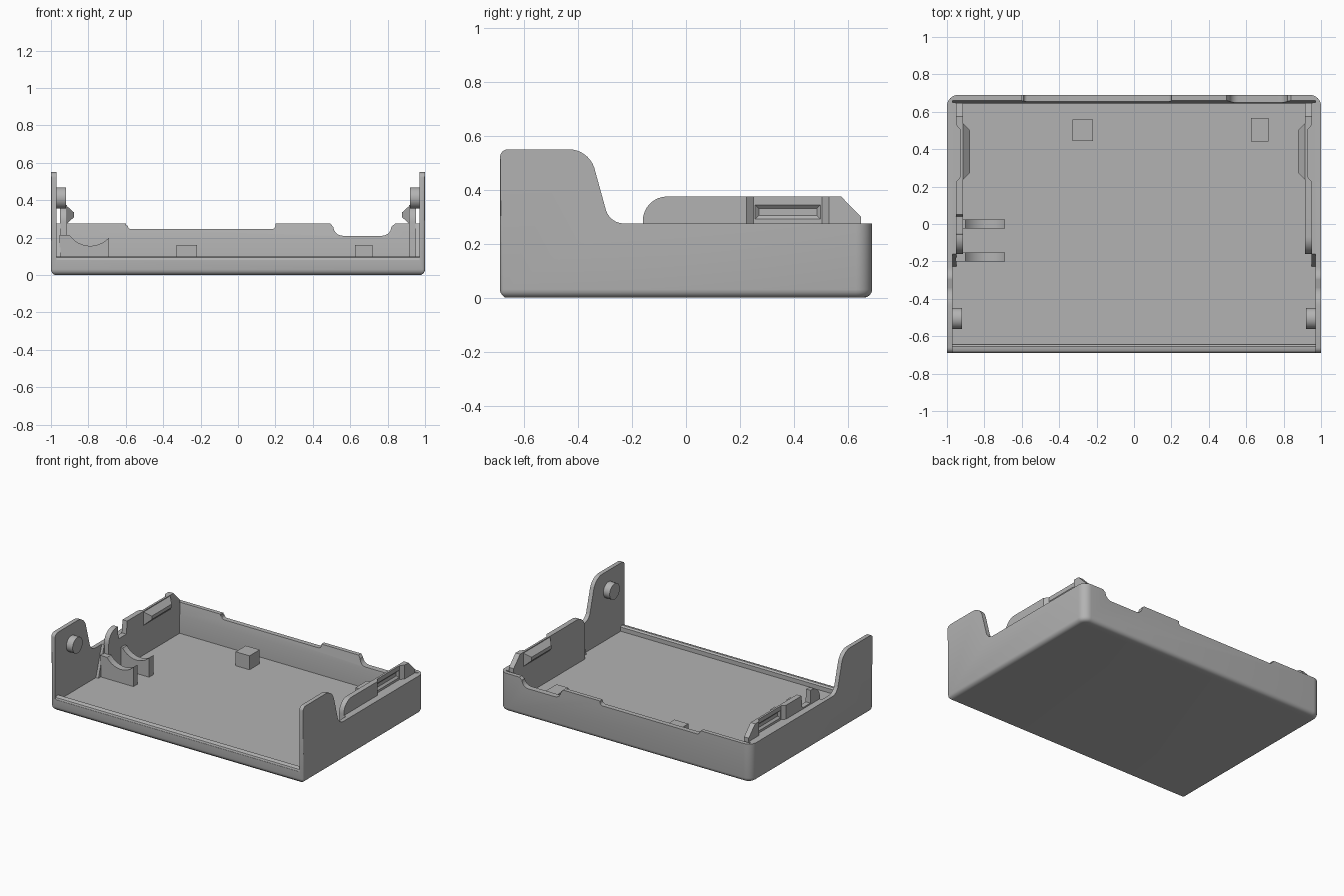
import bpy, bmesh, math
from mathutils import Vector

default = bpy.data.objects.get("Cube")
if default:
    bpy.data.objects.remove(default, do_unlink=True)

grey = bpy.data.materials.new("plain grey")
grey.use_nodes = True
grey.diffuse_color = (0.45, 0.45, 0.45, 1)
grey.node_tree.nodes["Principled BSDF"].inputs["Base Color"].default_value = (0.45, 0.45, 0.45, 1)


def finish(name, bm):
    bmesh.ops.recalc_face_normals(bm, faces=bm.faces)
    mesh = bpy.data.meshes.new(name)
    bm.to_mesh(mesh)
    bm.free()
    mesh.materials.append(grey)
    ob = bpy.data.objects.new(name, mesh)
    bpy.context.collection.objects.link(ob)
    return ob


def prism_bm(pts, axis, a, b):
    """Extrude a 2D outline along x (yz outline) or y (xz outline)."""
    bm = bmesh.new()
    place = (lambda p, d: (d, p[0], p[1])) if axis == "x" else (lambda p, d: (p[0], d, p[1]))
    face = bm.faces.new([bm.verts.new(place(p, a)) for p in pts])
    out = bmesh.ops.extrude_face_region(bm, geom=[face])["geom"]
    move = Vector(place((0, 0), b - a))
    bmesh.ops.translate(bm, vec=move, verts=[g for g in out if isinstance(g, bmesh.types.BMVert)])
    return bm


def prism(name, pts, axis, a, b):
    return finish(name, prism_bm(pts, axis, a, b))


def box(name, x0, x1, y0, y1, z0, z1):
    return prism(name, [(y0, z0), (y1, z0), (y1, z1), (y0, z1)], "x", x0, x1)


def frustum(name, xa, ya, za, xb, yb, zb):
    """Solid joining a y-z rectangle at xa to another at xb."""
    bm = bmesh.new()
    for x, ys, zs in ((xa, ya, za), (xb, yb, zb)):
        for y in ys:
            for z in zs:
                bm.verts.new((x, y, z))
    bmesh.ops.convex_hull(bm, input=bm.verts)
    bmesh.ops.dissolve_limit(bm, angle_limit=0.01, verts=bm.verts, edges=bm.edges)
    return finish(name, bm)


def arc(cx, cz, r, start, end, n=8):
    return [(cx + r * math.cos(math.radians(start + (end - start) * i / n)),
             cz + r * math.sin(math.radians(start + (end - start) * i / n))) for i in range(n + 1)]


def cut(ob, cutter):
    cutter.hide_render = True
    mod = ob.modifiers.new("cut", "BOOLEAN")
    mod.operation, mod.solver, mod.object = "DIFFERENCE", "EXACT", cutter
    bpy.context.view_layer.objects.active = ob
    bpy.ops.object.modifier_apply(modifier=mod.name)
    bpy.data.objects.remove(cutter, do_unlink=True)


def smooth(ob):
    bpy.ops.object.select_all(action="DESELECT")
    ob.select_set(True)
    bpy.context.view_layer.objects.active = ob
    bpy.ops.object.shade_smooth_by_angle(angle=math.radians(32))


# Outer shell: side outline with tall front ears
RIM, FLOOR = 0.275, 0.06
outline = [(-0.69, 0), (0.69, 0), (0.69, RIM)]
outline += arc(-0.23, RIM + 0.07, 0.07, 270, 199)
outline += arc(-0.435, 0.45, 0.1, 19, 90)
outline += arc(-0.66, 0.52, 0.03, 90, 180, 4)
bm = prism_bm(outline, "x", -1, 1)


def bevel(test, size, segments):
    edges = [e for e in bm.edges if test(*[v.co for v in e.verts])]
    bmesh.ops.bevel(bm, geom=edges, offset=size, segments=segments, profile=0.5, affect="EDGES")


def upright(p, q):
    return abs(p.z - q.z) > 0.1 and abs(p.y - q.y) < 1e-4 and abs(p.x - q.x) < 1e-4


bevel(lambda p, q: upright(p, q) and p.y > 0.6, 0.06, 8)
bevel(lambda p, q: upright(p, q) and p.y < -0.6, 0.015, 3)
bevel(lambda p, q: max(p.z, q.z) < 1e-4, 0.03, 4)
shell = finish("tray_shell", bm)

# Hollow inside, leaving a low rounded front lip and a tapered back wall
cavity = [(-0.645, FLOOR), (-0.645, 0.09), (-0.655, 0.1), (-0.67, 0.1), (-0.684, 0.093),
          (-0.688, 0.08), (-0.8, 0.08), (-0.8, 1), (0.66, 1), (0.66, RIM), (0.645, 0.19), (0.645, FLOOR)]
cut(shell, prism("cavity_cutter", cavity, "x", -0.97, 0.97))

# Notches in the back rim
wide = [(-0.6, 0.4), (-0.6, 0.265)] + arc(-0.57, 0.265, 0.02, 180, 270, 4)
wide += arc(0.18, 0.265, 0.02, 270, 360, 4) + [(0.2, 0.4)]
deep = [(0.49, 0.4), (0.495, RIM), (0.51, 0.255)] + arc(0.56, 0.26, 0.05, 180, 270)
deep += arc(0.77, 0.26, 0.05, 270, 360) + [(0.825, 0.262), (0.84, RIM), (0.845, 0.4)]
for notch in (wide, deep):
    cut(shell, prism("notch_cutter", notch, "y", 0.61, 0.8))
smooth(shell)

for s, side in ((1, "left"), (-1, "right")):
    # Thicker side wall behind the ears
    prism(side + "_wall_liner", [(-0.23, 0.05), (0.65, 0.05), (0.65, RIM), (-0.16, RIM)],
          "x", s * 0.95, s * 0.985)

    # Raised snap rail with rounded front and chamfered back
    rail_outline = [(0.648, 0.05), (0.648, 0.3), (0.575, 0.375)]
    if s < 0:
        rail_outline += [(0.05, 0.375), (0.04, 0.285), (-0.05, 0.285), (-0.055, 0.375)]
    rail_outline += arc(-0.07, 0.285, 0.09, 90, 180) + [(-0.16, 0.05)]
    rail = prism(side + "_snap_rail", rail_outline, "x", s * 0.915, s * 0.952)
    cut(rail, frustum("recess_cutter", s * 0.96, (0.215, 0.54), (RIM, 0.4),
                      s * 0.93, (0.25, 0.505), (RIM, 0.4)))
    cut(rail, frustum("groove_cutter", s * 0.94, (0.245, 0.51), (0.28, 0.355),
                      s * 0.917, (0.27, 0.485), (0.305, 0.33)))
    smooth(rail)

    # Snap ridge on the inside of the rail
    frustum(side + "_snap_ridge", s * 0.916, (0.235, 0.54), (0.272, 0.37),
            s * 0.877, (0.275, 0.5), (0.31, 0.335))

    # Hinge peg on the inside of the ear
    bpy.ops.mesh.primitive_cylinder_add(vertices=32, radius=0.057, depth=0.06,
                                        location=(s * 0.95, -0.505, 0.412), rotation=(0, math.pi / 2, 0))
    peg = bpy.context.object
    peg.name = side + "_hinge_peg"
    peg.data.materials.append(grey)
    smooth(peg)

# Cradle brackets with a scooped top
scoop = [(-0.955, 0.05), (-0.955, 0.215), (-0.9, 0.213)] + arc(-0.79, 0.29, 0.134, 220, 312, 12)
scoop += [(-0.69, 0.2), (-0.69, 0.05)]
for name, y in (("front_cradle", -0.2), ("rear_cradle", -0.023)):
    smooth(prism(name, scoop, "y", y, y + 0.048))

# Stop blocks on the floor
box("stop_block_a", -0.33, -0.22, 0.445, 0.56, 0.05, 0.16)
box("stop_block_b", 0.625, 0.72, 0.44, 0.568, 0.05, 0.16)
